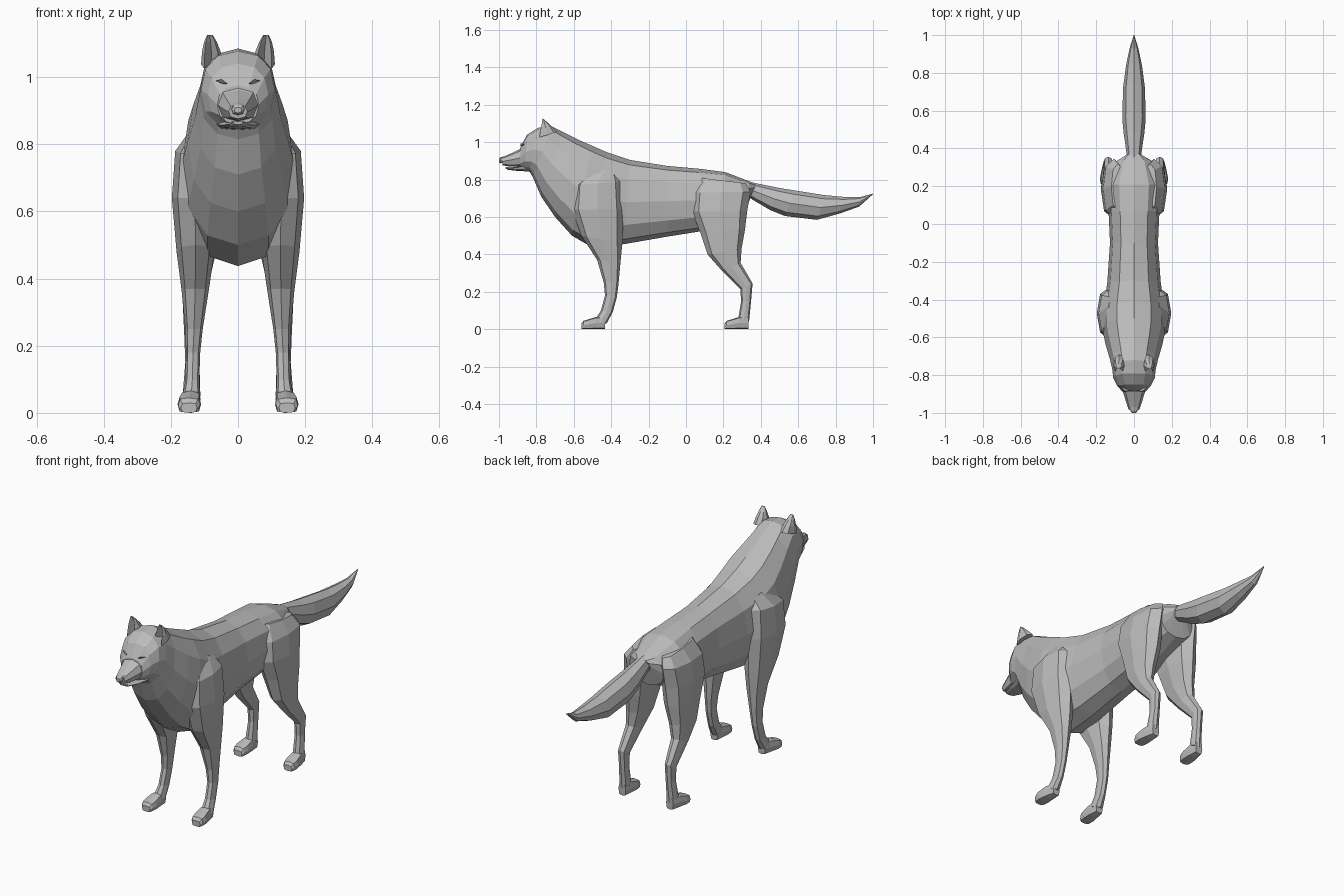
import bpy, bmesh, math

fur = bpy.data.materials.new("grey fur")
fur.diffuse_color = (0.5, 0.5, 0.5, 1)


def loft(name, rings, n=8, power=1.0, mirror=False, dent=None):
    """Skin rings given as (y1, z1, y2, z2, x_inner, x_outer)."""
    bm = bmesh.new()
    loops = []
    for y1, z1, y2, z2, xi, xo in rings:
        loop = []
        for i in range(n):
            a = 2 * math.pi * i / n
            c, s = math.cos(a), math.sin(a)
            c = math.copysign(abs(c) ** power, c)
            s = math.copysign(abs(s) ** power, s)
            if dent is not None and i == 0:
                c = dent
            loop.append(bm.verts.new(((xi + xo) / 2 + s * (xo - xi) / 2,
                                      (y1 + y2) / 2 + c * (y1 - y2) / 2,
                                      (z1 + z2) / 2 + c * (z1 - z2) / 2)))
        loops.append(loop)
    for p, q in zip(loops, loops[1:]):
        for i in range(n):
            j = (i + 1) % n
            bm.faces.new((p[i], p[j], q[j], q[i]))
    bm.faces.new(loops[0])
    bm.faces.new(loops[-1][::-1])
    bmesh.ops.recalc_face_normals(bm, faces=bm.faces)
    me = bpy.data.meshes.new(name)
    bm.to_mesh(me)
    bm.free()
    me.materials.append(fur)
    ob = bpy.data.objects.new(name, me)
    bpy.context.collection.objects.link(ob)
    if mirror:
        m = ob.modifiers.new("mirror", 'MIRROR')
        m.use_mirror_merge = False
    return ob


def centred(rows):
    return [(a, b, c, d, -w, w) for a, b, c, d, w in rows]


# Torso, neck and skull: back edge point, belly edge point, half width
loft("body", centred([
    (0.375, 0.775, 0.34, 0.70, 0.045),
    (0.34, 0.79, 0.32, 0.62, 0.10),
    (0.21, 0.84, 0.20, 0.57, 0.145),
    (0.07, 0.858, 0.07, 0.522, 0.135),
    (-0.10, 0.873, -0.10, 0.495, 0.127),
    (-0.30, 0.905, -0.33, 0.455, 0.142),
    (-0.42, 0.945, -0.50, 0.437, 0.165),
    (-0.50, 0.98, -0.61, 0.50, 0.168),
    (-0.58, 1.015, -0.70, 0.60, 0.15),
    (-0.66, 1.055, -0.775, 0.71, 0.127),
    (-0.72, 1.085, -0.82, 0.815, 0.115),
    (-0.79, 1.077, -0.838, 0.845, 0.11),
    (-0.85, 1.04, -0.862, 0.855, 0.09),
    (-0.885, 0.975, -0.888, 0.86, 0.062)]), 12, 0.88)

# Muzzle, nose and lower jaw
loft("muzzle", centred([
    (-0.86, 0.995, -0.86, 0.868, 0.068),
    (-0.89, 0.962, -0.89, 0.868, 0.058),
    (-0.94, 0.938, -0.945, 0.870, 0.042),
    (-0.985, 0.918, -0.98, 0.876, 0.028)]), 8, 0.8)
loft("nose", centred([
    (-0.97, 0.925, -0.97, 0.89, 0.02),
    (-0.992, 0.919, -0.992, 0.887, 0.019),
    (-1.0, 0.910, -1.0, 0.893, 0.011)]), 8, 0.8)
loft("lower_jaw", centred([
    (-0.83, 0.875, -0.83, 0.843, 0.065),
    (-0.90, 0.867, -0.90, 0.846, 0.047),
    (-0.95, 0.868, -0.95, 0.852, 0.028),
    (-0.965, 0.868, -0.965, 0.859, 0.016)]), 8, 0.8)

# Eyes and brows
loft("eye", [(-0.888, 0.982, -0.87, 0.978, 0.032, 0.038),
             (-0.883, 0.993, -0.85, 0.970, 0.042, 0.056),
             (-0.868, 0.990, -0.84, 0.982, 0.060, 0.068)], 6, 1, True)

# Ears with a hollow front
loft("ear", [(-0.80, 1.02, -0.69, 1.055, 0.045, 0.110),
             (-0.787, 1.07, -0.715, 1.083, 0.052, 0.107),
             (-0.775, 1.105, -0.74, 1.105, 0.063, 0.101),
             (-0.768, 1.126, -0.760, 1.124, 0.075, 0.092)], 8, 1, True, -0.2)

# Tail
loft("tail", centred([
    (0.33, 0.79, 0.33, 0.71, 0.035),
    (0.40, 0.775, 0.36, 0.69, 0.04),
    (0.50, 0.755, 0.45, 0.637, 0.054),
    (0.58, 0.742, 0.53, 0.605, 0.062),
    (0.74, 0.717, 0.70, 0.585, 0.058),
    (0.85, 0.707, 0.82, 0.618, 0.043),
    (0.93, 0.706, 0.925, 0.655, 0.024),
    (1.0, 0.725, 0.998, 0.720, 0.002)]), 8)

# Legs: front edge point, rear edge point, inner and outer x
loft("front_leg", [
    (-0.50, 0.87, -0.37, 0.83, 0.06, 0.135),
    (-0.60, 0.77, -0.345, 0.79, 0.06, 0.187),
    (-0.61, 0.64, -0.335, 0.64, 0.06, 0.197),
    (-0.56, 0.50, -0.34, 0.46, 0.07, 0.183),
    (-0.475, 0.37, -0.35, 0.36, 0.087, 0.168),
    (-0.44, 0.25, -0.36, 0.25, 0.105, 0.157),
    (-0.433, 0.18, -0.37, 0.17, 0.113, 0.155),
    (-0.455, 0.10, -0.392, 0.09, 0.115, 0.157),
    (-0.49, 0.045, -0.425, 0.03, 0.112, 0.168)], 8, 0.85, True)
loft("hind_leg", [
    (0.07, 0.81, 0.32, 0.78, 0.05, 0.12),
    (0.035, 0.73, 0.345, 0.735, 0.05, 0.163),
    (0.03, 0.63, 0.327, 0.63, 0.045, 0.175),
    (0.075, 0.52, 0.315, 0.53, 0.055, 0.175),
    (0.115, 0.40, 0.297, 0.43, 0.08, 0.170),
    (0.19, 0.315, 0.292, 0.355, 0.10, 0.165),
    (0.29, 0.215, 0.356, 0.245, 0.113, 0.160),
    (0.295, 0.15, 0.348, 0.15, 0.115, 0.157),
    (0.28, 0.06, 0.337, 0.04, 0.112, 0.165)], 8, 0.85, True)

# Paws share one shape, set at each heel
for name, heel in (("front_paw", -0.43), ("hind_paw", 0.336)):
    loft(name, [(heel, 0.065, heel - 0.003, 0.0, 0.118, 0.160),
                (heel - 0.05, 0.066, heel - 0.05, 0.0, 0.112, 0.172),
                (heel - 0.095, 0.052, heel - 0.09, 0.0, 0.110, 0.180),
                (heel - 0.118, 0.045, heel - 0.12, 0.0, 0.114, 0.178),
                (heel - 0.129, 0.030, heel - 0.129, 0.0, 0.122, 0.170)],
         8, 0.55, True)
